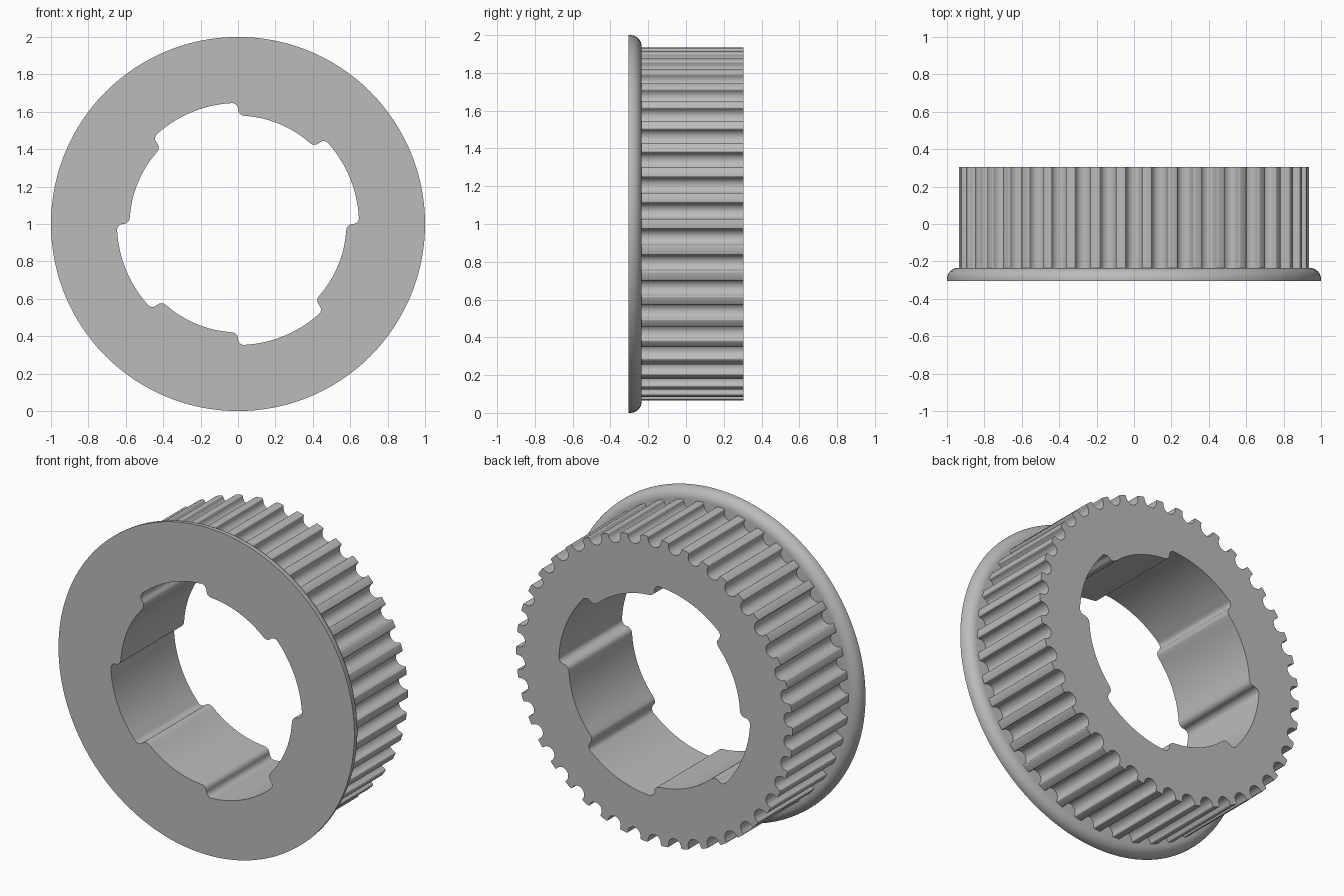
import bpy, bmesh
from math import sin, cos, pi, radians, sqrt

if "Cube" in bpy.data.objects:
    bpy.data.objects.remove(bpy.data.objects["Cube"], do_unlink=True)

TEETH = 42
TIP = 0.935                    # radius over the teeth
BORE, POCKET = 0.579, 0.647    # bore radius and its deeper pockets
FRONT, STEP, BACK = -0.305, -0.235, 0.305

grey = bpy.data.materials.new("plain grey")
grey.use_nodes = True
grey.diffuse_color = (0.5, 0.5, 0.5, 1)
grey.node_tree.nodes["Principled BSDF"].inputs["Base Color"].default_value = (0.5, 0.5, 0.5, 1)


def polar(r, a):
    return (r * cos(a), r * sin(a))


def arc(cu, cv, r, start, end, n):
    """Points on an arc, angles in degrees."""
    return [(cu + r * cos(radians(start + (end - start) * i / n)),
             cv + r * sin(radians(start + (end - start) * i / n))) for i in range(n + 1)]


def circle(r, n=192):
    return [polar(r, 2 * pi * i / n) for i in range(n)]


def place(u, v, a):
    """Turn a point with sideways offset u and radius v to direction a."""
    return (v * cos(a) - u * sin(a), v * sin(a) + u * cos(a))


def tooth_outline():
    w, lip = 0.043, 0.008
    top = sqrt(TIP ** 2 - (w + lip) ** 2)
    groove = arc(-w - lip, top - lip, lip, 90, 0, 4)
    groove += arc(0, TIP - 0.015, w, 180, 360, 14)
    groove += arc(w + lip, top - lip, lip, 180, 90, 4)
    pts = []
    for k in range(TEETH):
        a = pi / 2 + 2 * pi * k / TEETH
        pts += [place(u, v, a) for u, v in groove]
        pts.append(polar(TIP, a + pi / TEETH))
    return pts


def bore_outline():
    """Four deep and four shallow sectors joined by rounded steps."""
    f = (POCKET - BORE) / 2
    up = arc(-f, BORE + f, f, -90, 0, 6)[:-1] + arc(f, POCKET - f, f, 180, 90, 6)
    down = [(-u, v) for u, v in reversed(up)]
    pts = []
    for k in range(8):
        a = k * pi / 4
        pts += [place(u, v, a) for u, v in (up if k % 2 == 0 else down)]
        r = POCKET if k % 2 == 0 else BORE
        pts += [polar(r, a + radians(4 + 37 * i / 20)) for i in range(21)]
    return pts


def build_ring(name, layers, hole):
    """Ring with stacked outer outlines [(outline, y), ...] and a straight hole."""
    bm = bmesh.new()

    def loop(pts, y):
        vs = [bm.verts.new((x, y, z + 1)) for x, z in pts]
        return vs, [bm.edges.new((vs[i - 1], vs[i])) for i in range(len(vs))]

    def skin(a, b):
        for i in range(len(a)):
            bm.faces.new((a[i - 1], a[i], b[i], b[i - 1]))

    outer = [loop(p, y) for p, y in layers]
    inner = [loop(hole, layers[0][1]), loop(hole, layers[-1][1])]
    for a, b in zip(outer, outer[1:]):
        skin(a[0], b[0])
    skin(inner[0][0], inner[1][0])
    for o, h in ((outer[0], inner[0]), (outer[-1], inner[1])):
        bmesh.ops.triangle_fill(bm, edges=o[1] + h[1], use_beauty=True, normal=(0, 1, 0))
    bmesh.ops.recalc_face_normals(bm, faces=bm.faces)
    mesh = bpy.data.meshes.new(name)
    bm.to_mesh(mesh)
    bm.free()
    mesh.materials.append(grey)
    ob = bpy.data.objects.new(name, mesh)
    bpy.context.collection.objects.link(ob)
    bpy.ops.object.select_all(action="DESELECT")
    ob.select_set(True)
    bpy.context.view_layer.objects.active = ob
    bpy.ops.object.shade_smooth_by_angle(angle=radians(35))
    return ob


bore = bore_outline()

# Toothed belt ring
teeth = tooth_outline()
build_ring("toothed_ring", [(teeth, STEP), (teeth, BACK)], bore)

# Front flange with a rounded rear rim
rim = arc(1 - 0.06, STEP - 0.06, 0.06, 0, 90, 8)
build_ring("flange", [(circle(1), FRONT)] + [(circle(r), y) for r, y in rim], bore)
